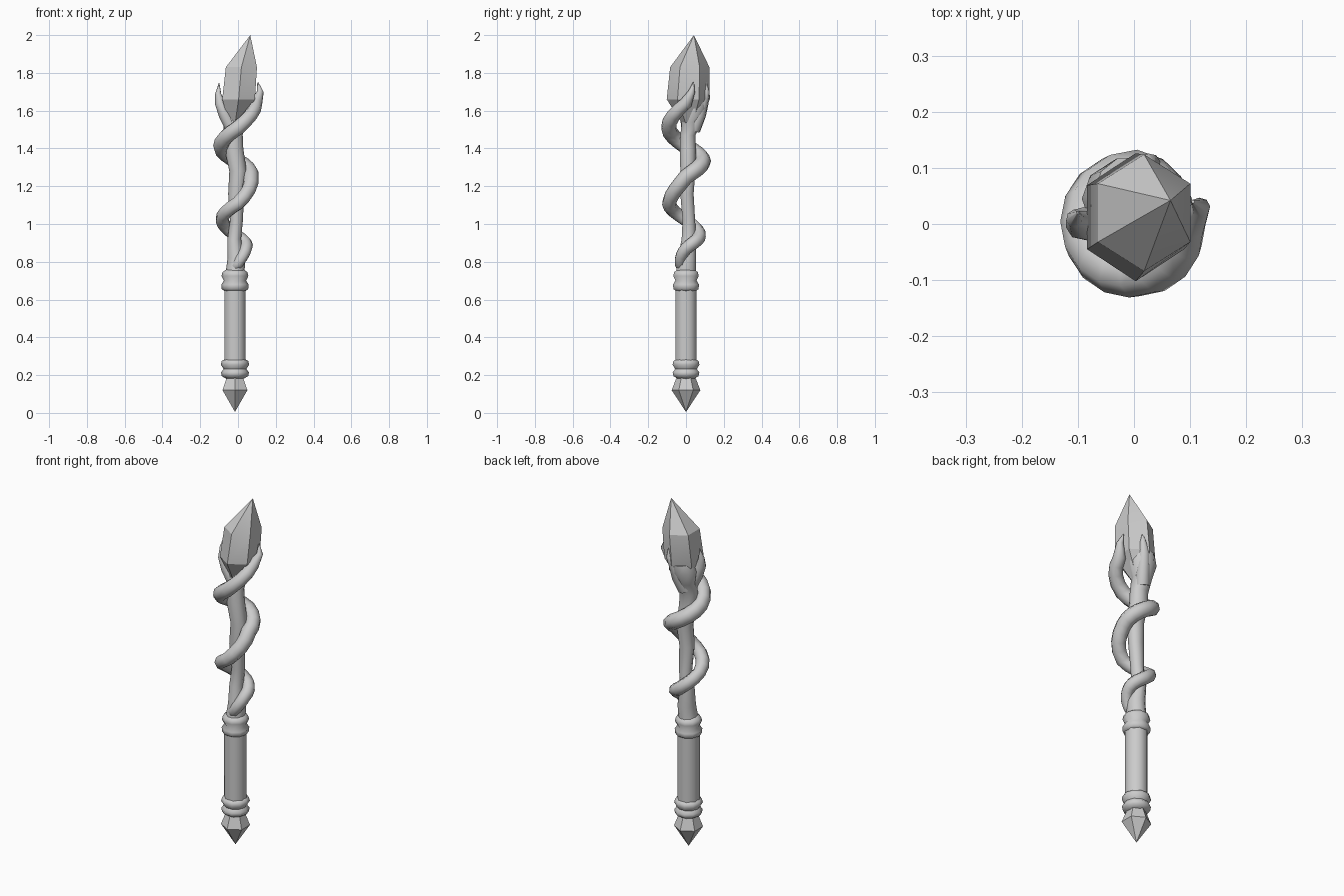
import bpy, bmesh, math
from mathutils import Vector

cube = bpy.data.objects.get("Cube")
if cube:
    bpy.data.objects.remove(cube)

grey = bpy.data.materials.new("plain grey")
grey.use_nodes = True
COLOUR = (0.6, 0.6, 0.6, 1)
grey.diffuse_color = COLOUR
grey.node_tree.nodes["Principled BSDF"].inputs["Base Color"].default_value = COLOUR


def finish(obj, angle):
    bpy.ops.object.select_all(action='DESELECT')
    obj.select_set(True)
    bpy.context.view_layer.objects.active = obj
    bpy.ops.object.shade_smooth_by_angle(angle=math.radians(angle))


def loft(name, rings, sides=8, angle=40, turn=0.0):
    """Skin a stack of level rings given as (x, y, z, radius x, radius y)."""
    bm = bmesh.new()
    loops = []
    for x, y, z, rx, ry in rings:
        steps = [turn + math.tau * i / sides for i in range(sides)]
        loops.append([bm.verts.new((x + rx * math.cos(a), y + ry * math.sin(a), z)) for a in steps])
    for low, high in zip(loops, loops[1:]):
        for i in range(sides):
            j = (i + 1) % sides
            bm.faces.new((low[i], low[j], high[j], high[i]))
    bm.faces.new(loops[0][::-1])
    bm.faces.new(loops[-1])
    bmesh.ops.remove_doubles(bm, verts=bm.verts, dist=0.0005)
    mesh = bpy.data.meshes.new(name)
    bm.to_mesh(mesh)
    bm.free()
    mesh.materials.append(grey)
    obj = bpy.data.objects.new(name, mesh)
    bpy.context.collection.objects.link(obj)
    finish(obj, angle)
    return obj


def lathe(name, profile, **options):
    return loft(name, [(-0.016, 0, z, r, r) for z, r in profile], **options)


def tube(name, points):
    """Round tapered branch through (x, y, z, radius) points."""
    curve = bpy.data.curves.new(name, 'CURVE')
    curve.dimensions = '3D'
    curve.bevel_depth = 1
    curve.bevel_resolution = 2
    curve.use_fill_caps = True
    spline = curve.splines.new('POLY')
    spline.points.add(len(points) - 1)
    for p, (x, y, z, r) in zip(spline.points, points):
        p.co = (x, y, z, 1)
        p.radius = r
    curve.materials.append(grey)
    obj = bpy.data.objects.new(name, curve)
    bpy.context.collection.objects.link(obj)
    bpy.ops.object.select_all(action='DESELECT')
    obj.select_set(True)
    bpy.context.view_layer.objects.active = obj
    bpy.ops.object.convert(target='MESH')
    finish(bpy.context.object, 60)


# Pommel, grip and the two ringed collars
lathe("pommel", [(0.005, 0), (0.12, 0.076), (0.2, 0.045)], sides=6, angle=25, turn=math.pi / 6)
lathe("lower_collar", [(0.18, 0.045), (0.195, 0.07), (0.215, 0.074), (0.232, 0.06),
                       (0.255, 0.075), (0.275, 0.07), (0.285, 0.05)], sides=10, angle=60)
lathe("grip", [(0.27, 0.06), (0.67, 0.06)], angle=60, turn=math.pi / 8)
lathe("upper_collar", [(0.645, 0.055), (0.655, 0.07), (0.68, 0.072), (0.7, 0.059),
                       (0.725, 0.071), (0.745, 0.066), (0.76, 0.045)], sides=10, angle=60)

# Crooked wooden shaft flaring into a cup behind the crystal
loft("shaft", [(-0.016, 0, 0.74, 0.05, 0.055), (-0.008, 0.005, 0.82, 0.047, 0.05),
               (-0.02, 0.015, 0.92, 0.036, 0.04), (-0.008, 0.015, 1.02, 0.034, 0.035),
               (-0.01, 0.005, 1.16, 0.042, 0.037), (0, 0.01, 1.28, 0.046, 0.042),
               (-0.022, 0.01, 1.4, 0.05, 0.045), (-0.025, 0.01, 1.47, 0.05, 0.042),
               (-0.025, 0.03, 1.54, 0.052, 0.055), (-0.015, 0.045, 1.61, 0.078, 0.07),
               (-0.01, 0.055, 1.66, 0.06, 0.066)], sides=10, angle=60)

# Vine climbing the shaft: each key is a quarter turn (z, path radius, thickness)
keys = [(0.75, 0.02, 0.025), (0.79, 0.03, 0.03), (0.87, 0.042, 0.033), (0.93, 0.07, 0.036),
        (1.02, 0.085, 0.035), (1.11, 0.09, 0.038), (1.25, 0.068, 0.041), (1.33, 0.09, 0.043),
        (1.41, 0.09, 0.042), (1.51, 0.092, 0.041), (1.64, 0.095, 0.034), (1.71, 0.12, 0.008)]
path = []
SUB = 4
for k in range(len(keys) - 1):
    for s in range(SUB if k < len(keys) - 2 else 1):
        t = s / SUB
        z, r, w = (a + (b - a) * t for a, b in zip(keys[k], keys[k + 1]))
        a = (k + t) * math.pi / 2 - math.pi
        path.append((r * math.cos(a), r * math.sin(a), z, w))
path.append((0.118, 0.03, 1.7, 0.018))
path.append((0.105, 0.04, 1.75, 0.003))
tube("vine", path)

# Pointed prongs holding the crystal
tube("left_prong", [(-0.03, 0.01, 1.5, 0.035), (-0.07, 0.0, 1.58, 0.034), (-0.095, 0.0, 1.64, 0.028),
                    (-0.105, 0.01, 1.69, 0.016), (-0.1, 0.02, 1.745, 0.002)])
tube("back_prong", [(-0.02, 0.04, 1.5, 0.038), (0, 0.072, 1.58, 0.036), (0.01, 0.09, 1.65, 0.032),
                    (0.03, 0.108, 1.7, 0.018), (0.035, 0.108, 1.75, 0.002)])

# Faceted crystal with an off-centre tip
loft("crystal", [(-0.02, 0.02, 1.5, 0.02, 0.02), (0.003, 0.012, 1.66, 0.1, 0.114),
                 (0.018, 0.02, 1.83, 0.095, 0.104), (0.065, 0.042, 2.0, 0, 0)],
     sides=6, angle=25, turn=math.pi / 6)
